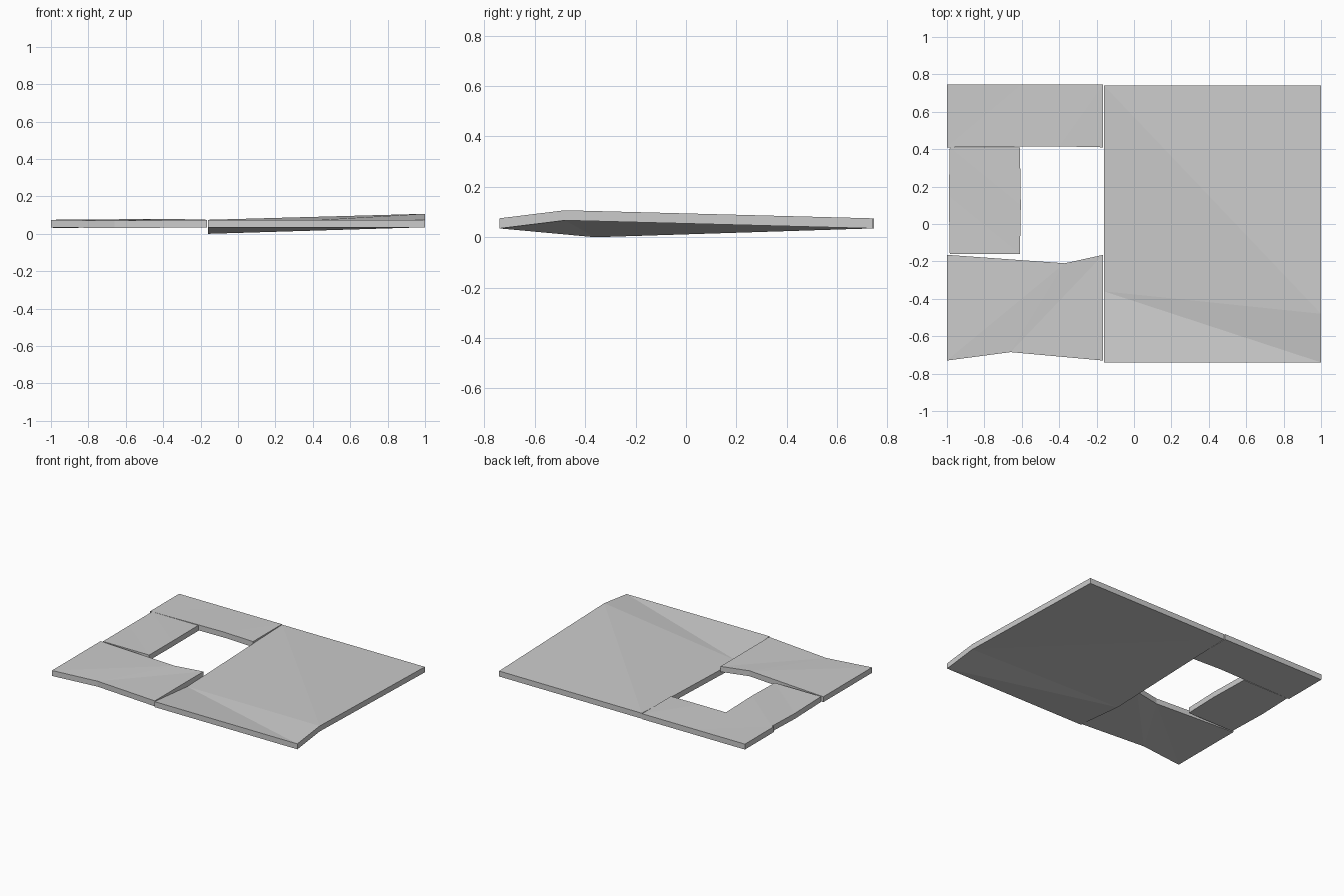
import bpy
import bmesh

cube = bpy.data.objects.get("Cube")
if cube:
    bpy.data.objects.remove(cube, do_unlink=True)

grey = bpy.data.materials.new("plain grey")
grey.use_nodes = True
colour = (0.6, 0.6, 0.6, 1)
grey.diffuse_color = colour
grey.node_tree.nodes["Principled BSDF"].inputs["Base Color"].default_value = colour

BOTTOM, THICK = 0.035, 0.04
# Folds across a six-point outline: corner, corner, kink, corner, corner, kink
FOLDS = [(0, 1, 5), (5, 1, 2), (5, 2, 4), (2, 3, 4)]


def slab(name, outline):
    """Thin warped plate; outline points are (x, y, lift)."""
    bm = bmesh.new()
    low = [bm.verts.new((x, y, BOTTOM + z)) for x, y, z in outline]
    high = [bm.verts.new((x, y, BOTTOM + THICK + z)) for x, y, z in outline]
    for a, b, c in FOLDS:
        bm.faces.new((low[c], low[b], low[a]))
        bm.faces.new((high[a], high[b], high[c]))
    for i in range(len(outline)):
        j = (i + 1) % len(outline)
        bm.faces.new((low[i], low[j], high[j], high[i]))
    bmesh.ops.recalc_face_normals(bm, faces=bm.faces)
    mesh = bpy.data.meshes.new(name)
    bm.to_mesh(mesh)
    bm.free()
    mesh.materials.append(grey)
    obj = bpy.data.objects.new(name, mesh)
    bpy.context.collection.objects.link(obj)


# Large plate, right edge pushed up and inner edge sagging
slab("large_plate", [(-0.16, -0.74, 0), (1, -0.74, 0), (1, -0.48, 0.032),
                     (1, 0.74, 0), (-0.16, 0.74, 0), (-0.16, -0.36, -0.035)])

# Front plate with notched front and back edges
slab("front_plate", [(-0.165, -0.73, 0), (-0.165, -0.165, 0), (-0.37, -0.21, 0.005),
                     (-1, -0.165, 0), (-1, -0.73, 0), (-0.66, -0.685, -0.005)])

# Small plate beside the opening
slab("side_plate", [(-0.985, -0.16, 0), (-0.61, -0.16, 0), (-0.605, 0.1, 0.003),
                    (-0.61, 0.41, 0), (-0.985, 0.41, 0), (-0.99, 0.15, -0.004)])

# Back plate
slab("back_plate", [(-0.165, 0.41, 0), (-0.165, 0.745, 0), (-0.6, 0.745, 0),
                    (-1, 0.745, 0), (-1, 0.41, 0), (-0.4, 0.415, 0.004)])
